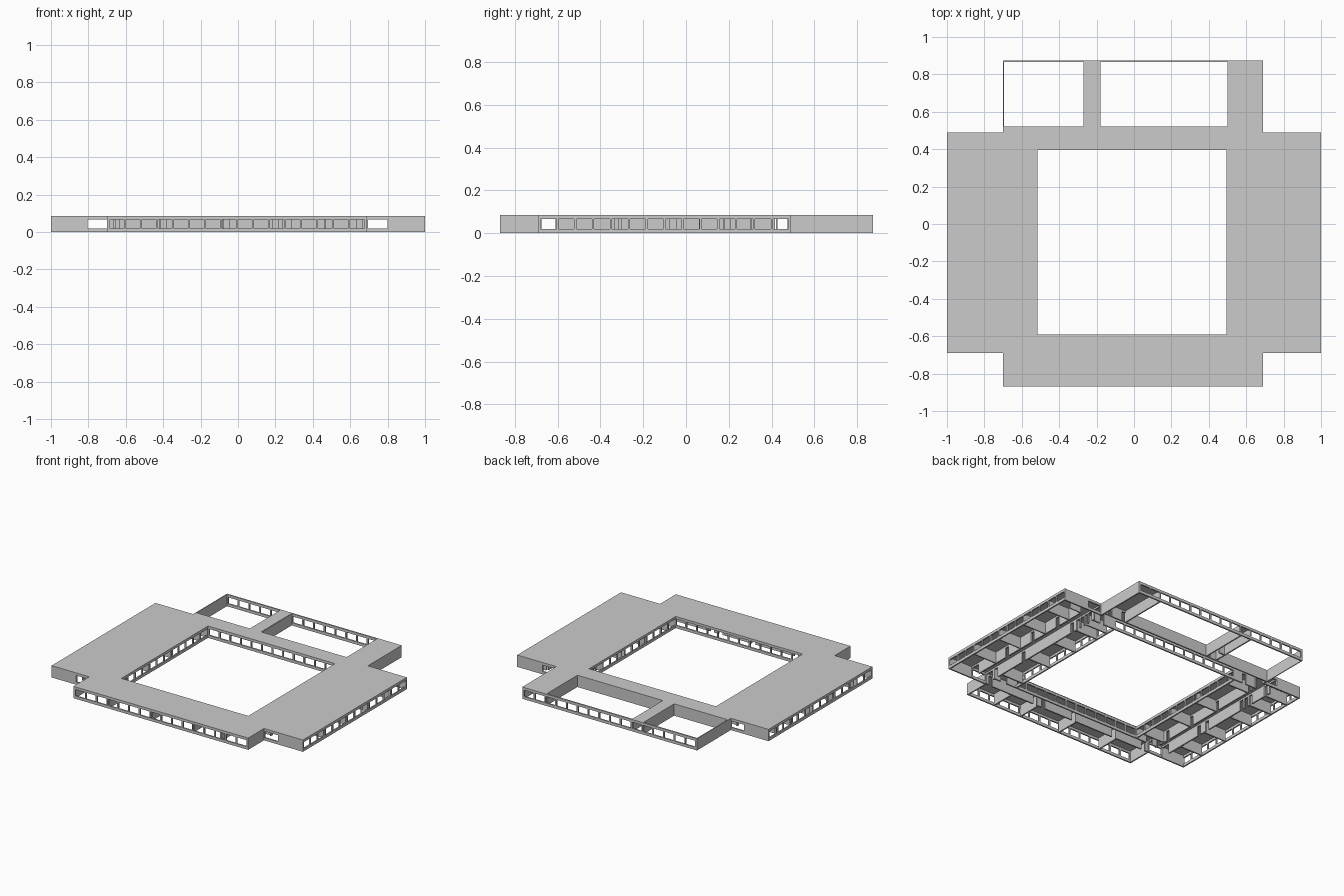
import bpy, bmesh

if "Cube" in bpy.data.objects:
    bpy.data.objects.remove(bpy.data.objects["Cube"])

H, T, W = 0.085, 0.003, 0.01        # storey height, roof and wall thickness
SILL, HEAD = 0.02, 0.066
DOOR = 0.03


def sheet(name, us, vs, solid, place, shift):
    """Grid sheet keeping only solid cells, thickened along shift."""
    us, vs = sorted(set(us)), sorted(set(vs))
    bm = bmesh.new()
    grid = [[bm.verts.new(place(u, v)) for v in vs] for u in us]
    for i in range(len(us) - 1):
        for j in range(len(vs) - 1):
            if solid((us[i] + us[i + 1]) / 2, (vs[j] + vs[j + 1]) / 2):
                bm.faces.new((grid[i][j], grid[i + 1][j],
                              grid[i + 1][j + 1], grid[i][j + 1]))
    loose = [v for v in bm.verts if not v.link_faces]
    bmesh.ops.delete(bm, geom=loose, context='VERTS')
    ext = bmesh.ops.extrude_face_region(bm, geom=bm.faces[:])
    moved = [g for g in ext['geom'] if isinstance(g, bmesh.types.BMVert)]
    bmesh.ops.translate(bm, verts=moved, vec=shift)
    bmesh.ops.recalc_face_normals(bm, faces=bm.faces[:])
    mesh = bpy.data.meshes.new(name)
    bm.to_mesh(mesh)
    bm.free()
    ob = bpy.data.objects.new(name, mesh)
    bpy.context.collection.objects.link(ob)
    return ob


def wall(name, axis, c, a, b, holes=(), t=W, top=H - T):
    """Wall along axis from a to b, c..c+t across; holes are (u0, u1, z0, z1)."""
    us, zs = [a, b], [0, top]
    for u0, u1, z0, z1 in holes:
        us += [u0, u1]
        zs += [z0, z1]

    def solid(u, z):
        return not any(h[0] < u < h[1] and h[2] < z < h[3] for h in holes)
    if axis == 'x':
        return sheet(name, us, zs, solid, lambda u, z: (u, c, z), (0, t, 0))
    return sheet(name, us, zs, solid, lambda u, z: (c, u, z), (t, 0, 0))


def windows(a, b, n):
    p = (b - a) / n
    return [(a + (i + .06) * p, a + (i + .94) * p, SILL, HEAD) for i in range(n)]


def doors(*centres, w=DOOR):
    return [(c - w / 2, c + w / 2, 0, HEAD + 0.004) for c in centres]


# roof slab made of rectangles with the courtyard left open
roof = [(-1, -.69, -.69, .49), (.69, 1, -.69, .49), (-.7, .69, -.87, -.59),
        (-.7, -.515, -.6, .52), (.495, .69, -.6, .52), (-.7, .69, .395, .52),
        (-.27, -.18, .52, .87), (.5, .69, .52, .87)]
sheet("roof_slab", [v for r in roof for v in r[:2]], [v for r in roof for v in r[2:]],
      lambda x, y: any(r[0] < x < r[1] and r[2] < y < r[3] for r in roof),
      lambda x, y: (x, y, H - T), (0, 0, T))

# window facades
wall("front_facade", 'x', -.87, -.7, .69, windows(-.69, .68, 16))
wall("back_screen_wall", 'x', .865, -.7, .69, windows(-.69, .68, 16), top=H)
wall("left_facade", 'y', -1, -.69, .49, windows(-.685, .485, 14))
wall("right_facade", 'y', .99, -.69, .49, windows(-.685, .485, 14))

# courtyard walls
wall("court_front_wall", 'x', -.602, -.69, .69,
     windows(-.51, .5, 12) + doors(-.63, .61, w=.05))
wall("court_back_wall", 'x', .395, -.69, .69, windows(-.51, .5, 12) + doors(.61, -.6))
wall("court_left_wall", 'y', -.525, -.6, .4, windows(-.595, .395, 12))
wall("court_right_wall", 'y', .497, -.6, .4, windows(-.595, .395, 12))

# wing end walls with one opening at the corridor
for y, side in ((-.69, "front"), (.48, "back")):
    wall(f"left_wing_{side}_end", 'x', y, -1, -.69, [(-.805, -.7, SILL, HEAD)])
    wall(f"right_wing_{side}_end", 'x', y, .69, 1, [(.695, .8, SILL, HEAD)])

# long corridor walls
ends = [(-.675, -.61, 0, HEAD + .004), (.415, .475, 0, HEAD + .004)]
wall("left_outer_corridor_wall", 'y', -.815, -.69, .49,
     ends + doors(.375, .22, .175, .13, -.22, -.3))
wall("left_inner_corridor_wall", 'y', -.7, -.87, .52,
     ends + doors(.38, .34, .02, -.24, -.48, -.575))
wall("right_outer_corridor_wall", 'y', .802, -.69, .49, ends + doors(.19, -.06, -.32))
wall("right_inner_corridor_wall", 'y', .68, -.87, .52,
     ends + doors(.375, .335, .295, .255, .195, -.3, -.575))
wall("front_corridor_wall", 'x', -.69, -.7, .69,
     doors(-.65, -.4, -.06, .2, .27, .65))
wall("back_corridor_wall", 'x', .51, -.7, .69, doors(-.2, .525, .64))

# back yard walls and link walls
wall("yard_left_wall", 'y', -.7, .52, .87, t=.006, top=H)
for i, x in enumerate((-.27, -.188, .5, .68)):
    wall(f"link_wall_{i}", 'y', x, .52, .865)
wall("link_partition", 'x', .6, -.26, -.188, doors(-.2))

# room partitions
for i, x in enumerate((-.43, -.09, .235, .46)):
    wall(f"front_room_partition_{i}", 'y', x, -.86, -.69)
for i, y in enumerate((-.5, -.26, .0, .2, .36)):
    wall(f"left_outer_partition_{i}", 'x', y, -.99, -.815)
for i, y in enumerate((-.53, -.26, .0, .32)):
    wall(f"left_inner_partition_{i}", 'x', y, -.69, -.525)
for i, y in enumerate((-.44, -.19, .06, .3, .42)):
    wall(f"right_outer_partition_{i}", 'x', y, .812, .99 if i < 4 else .9, t=.008)
for i, y in enumerate((-.53, -.26, .0, .22, .32)):
    wall(f"right_inner_partition_{i}", 'x', y, .507, .68)
